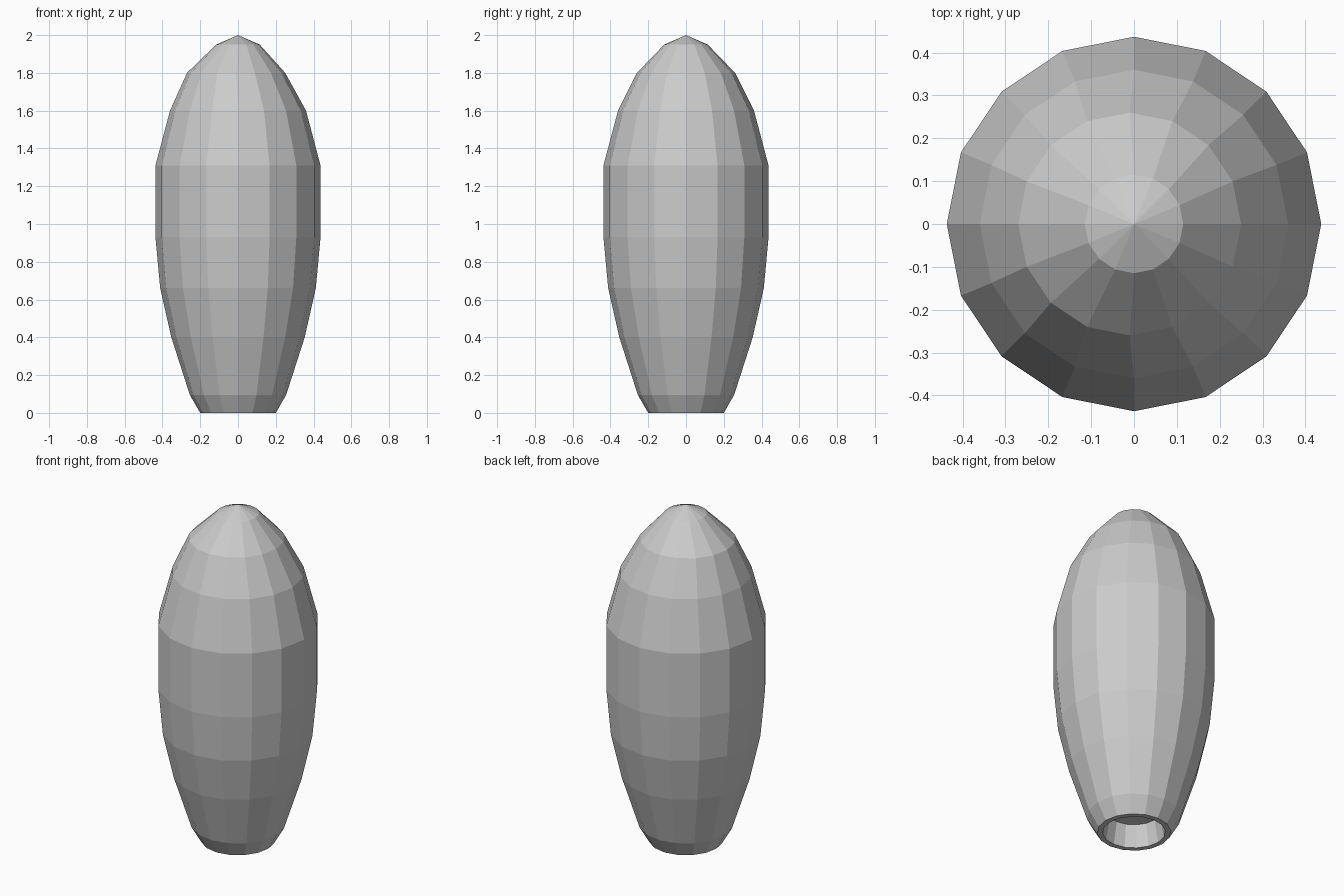
import bpy, bmesh, math

if "Cube" in bpy.data.objects:
    bpy.data.objects.remove(bpy.data.objects["Cube"])

SIDES = 16

# outer profile from the tip down: radius, height, x shift of the ring
OUTER = [(0.115, 1.95, 0), (0.26, 1.80, -0.01), (0.36, 1.60, 0),
         (0.437, 1.31, 0), (0.437, 0.93, 0), (0.412, 0.66, 0),
         (0.353, 0.40, 0), (0.255, 0.095, 0), (0.20, 0.0, 0)]
# recess in the underside
RECESS = [(0.17, 0.0, 0), (0.145, 0.13, 0)]


def ring(bm, radius, z, dx):
    return [bm.verts.new((dx + radius * math.cos(2 * math.pi * i / SIDES),
                          radius * math.sin(2 * math.pi * i / SIDES), z))
            for i in range(SIDES)]


bm = bmesh.new()
rings = [ring(bm, *p) for p in OUTER + RECESS]

# pointed cap
tip = bm.verts.new((0, 0, 2.0))
for i in range(SIDES):
    bm.faces.new((tip, rings[0][i], rings[0][(i + 1) % SIDES]))

# body wall, rim and recess wall
for a, b in zip(rings, rings[1:]):
    for i in range(SIDES):
        j = (i + 1) % SIDES
        bm.faces.new((a[i], b[i], b[j], a[j]))

# recess ceiling
bm.faces.new(rings[-1])
bmesh.ops.recalc_face_normals(bm, faces=bm.faces)

mesh = bpy.data.meshes.new("pod_body")
bm.to_mesh(mesh)
bm.free()
body = bpy.data.objects.new("pod_body", mesh)
bpy.context.collection.objects.link(body)
